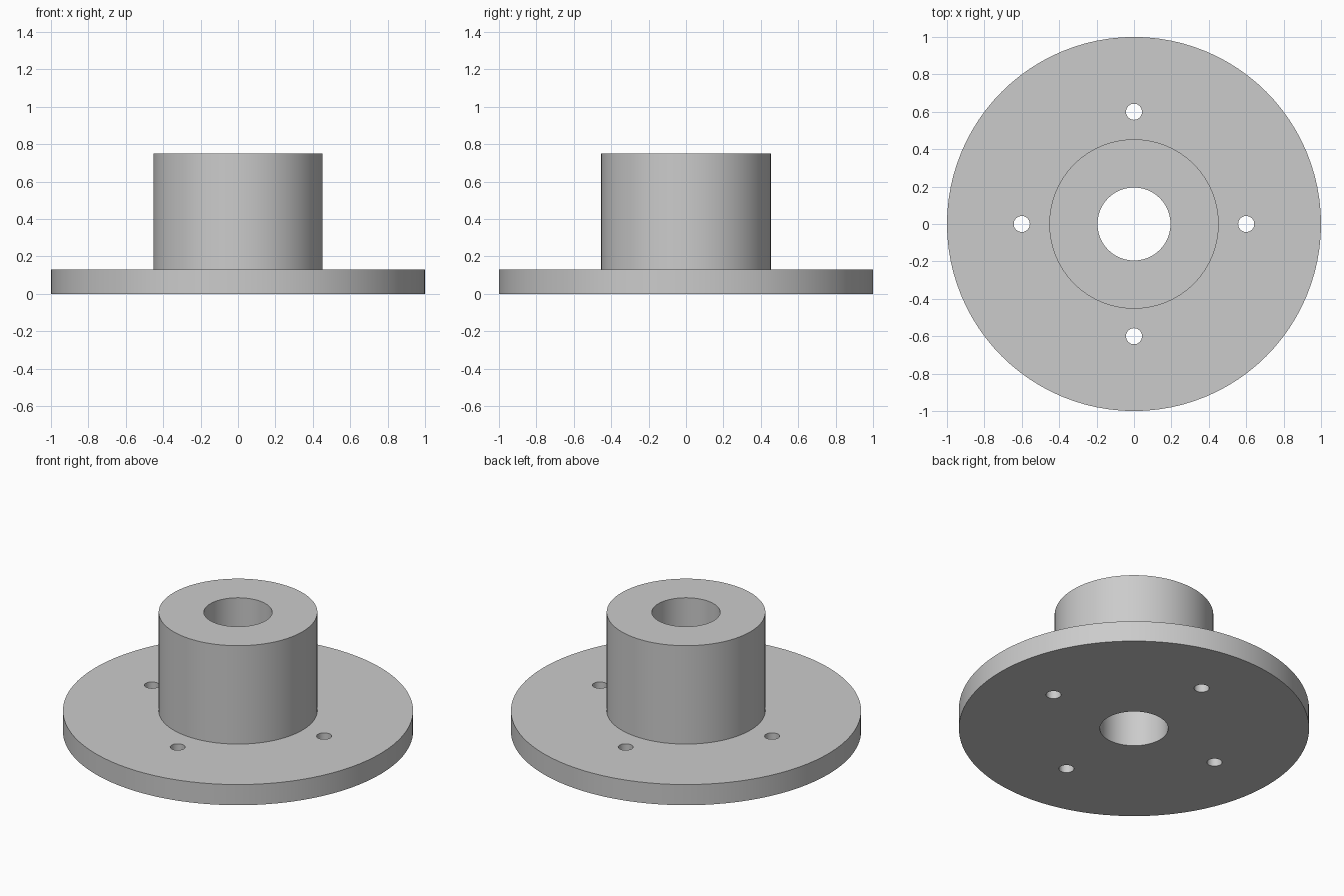
import bpy
import bmesh
import math
from mathutils import Matrix, Vector

cube = bpy.data.objects.get("Cube")
if cube:
    bpy.data.objects.remove(cube, do_unlink=True)

FLANGE_R, HUB_R, BORE_R = 1.0, 0.453, 0.195
FLANGE_H, TOTAL_H = 0.13, 0.75
BOLT_CIRCLE_R, BOLT_HOLE_R, BOLT_COUNT = 0.6, 0.043, 4
SEGMENTS = 96

# Plain grey metal
grey = bpy.data.materials.new("machined_grey")
grey.use_nodes = True
color = (0.6, 0.6, 0.6, 1.0)
grey.diffuse_color = color
grey.node_tree.nodes["Principled BSDF"].inputs["Base Color"].default_value = color


def add_object(name, bm):
    mesh = bpy.data.meshes.new(name)
    bm.to_mesh(mesh)
    bm.free()
    mesh.materials.append(grey)
    obj = bpy.data.objects.new(name, mesh)
    bpy.context.collection.objects.link(obj)
    return obj


def lathe(name, profile):
    """Revolve a closed (radius, height) outline around z."""
    bm = bmesh.new()
    verts = [bm.verts.new((r, 0, z)) for r, z in profile]
    edges = [bm.edges.new((a, b)) for a, b in zip(verts, verts[1:] + verts[:1])]
    bmesh.ops.spin(bm, geom=verts + edges, cent=(0, 0, 0), axis=(0, 0, 1),
                   angle=math.tau, steps=SEGMENTS, use_merge=True)
    bmesh.ops.remove_doubles(bm, verts=bm.verts, dist=0.0001)
    bmesh.ops.recalc_face_normals(bm, faces=bm.faces)
    return add_object(name, bm)


# Flange plate and hub turned as one piece, with a through bore
body = lathe("flanged_hub", [
    (BORE_R, 0), (FLANGE_R, 0), (FLANGE_R, FLANGE_H),
    (HUB_R, FLANGE_H), (HUB_R, TOTAL_H), (BORE_R, TOTAL_H),
])

# Bolt holes through the flange
bm = bmesh.new()
for i in range(BOLT_COUNT):
    spot = Matrix.Rotation(math.tau * i / BOLT_COUNT, 4, "Z") @ Vector((BOLT_CIRCLE_R, 0, FLANGE_H / 2))
    bmesh.ops.create_cone(bm, cap_ends=True, segments=32, radius1=BOLT_HOLE_R,
                          radius2=BOLT_HOLE_R, depth=FLANGE_H * 2,
                          matrix=Matrix.Translation(spot))
cutter = add_object("bolt_hole_cutter", bm)
cutter.hide_render = True

holes = body.modifiers.new("bolt_holes", "BOOLEAN")
holes.operation = "DIFFERENCE"
holes.solver = "EXACT"
holes.object = cutter

bpy.ops.object.select_all(action="DESELECT")
body.select_set(True)
bpy.context.view_layer.objects.active = body
bpy.ops.object.modifier_apply(modifier=holes.name)
bpy.data.objects.remove(cutter, do_unlink=True)

# Smooth round walls, crisp rims
bpy.ops.object.shade_smooth_by_angle(angle=math.radians(30))
